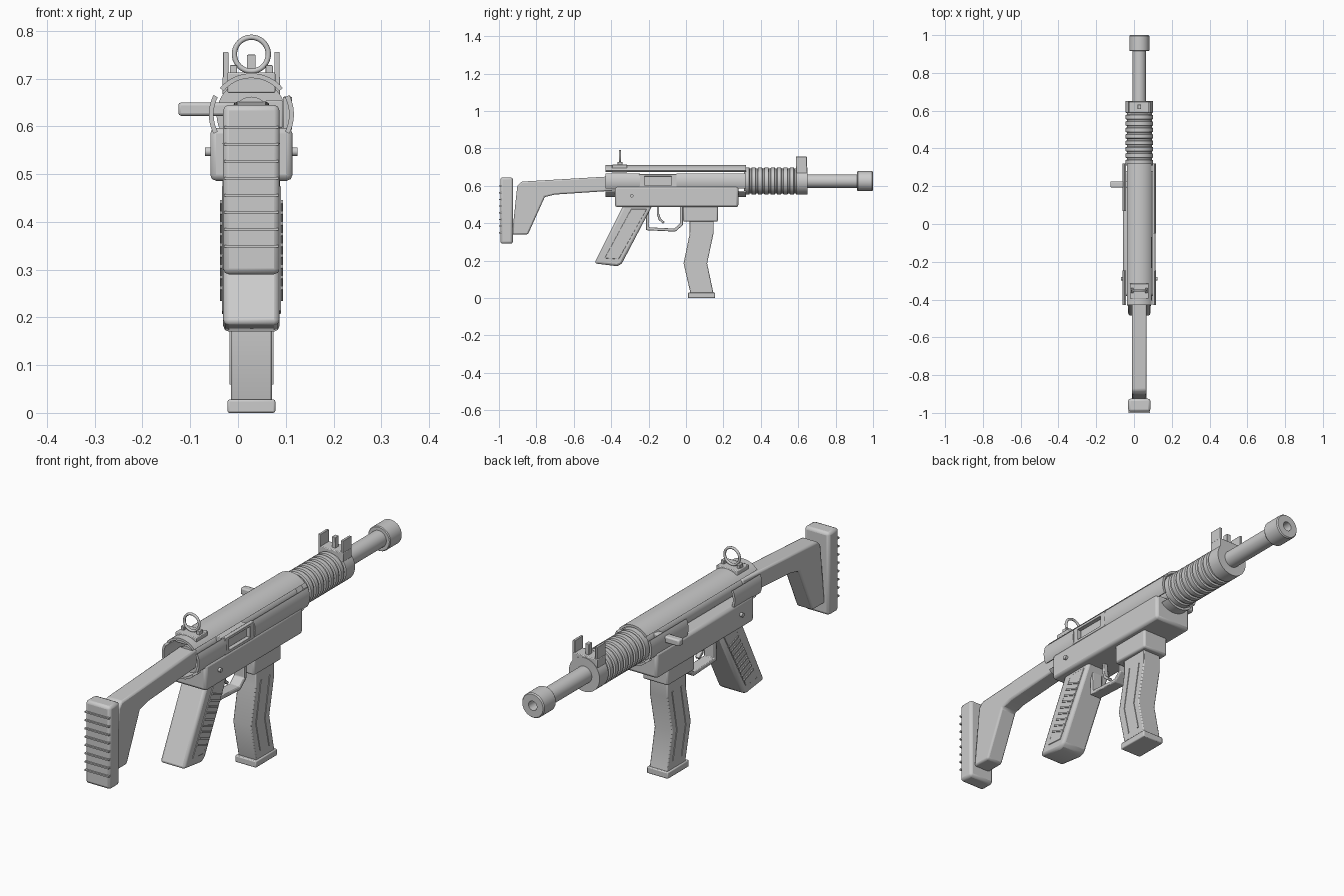
import bpy, bmesh, math
from mathutils import Vector, Matrix

if "Cube" in bpy.data.objects:
    bpy.data.objects.remove(bpy.data.objects["Cube"])

CX, AZ = 0.028, 0.625          # centre plane of the body, height of the barrel axis


def finish(name, bm, bevel=0.0, segs=2):
    bmesh.ops.recalc_face_normals(bm, faces=bm.faces)
    me = bpy.data.meshes.new(name)
    bm.to_mesh(me)
    bm.free()
    ob = bpy.data.objects.new(name, me)
    bpy.context.collection.objects.link(ob)
    if bevel:
        m = ob.modifiers.new("bevel", 'BEVEL')
        m.width, m.segments = bevel, segs
        m.limit_method = 'ANGLE'
    bpy.ops.object.select_all(action='DESELECT')
    ob.select_set(True)
    bpy.context.view_layer.objects.active = ob
    bpy.ops.object.shade_smooth_by_angle(angle=math.radians(35))
    return ob


def prism(name, pts, x0, x1, bevel=0.0):
    """Side profile of (y, z) points, extruded across x (relative to the centre plane)."""
    bm = bmesh.new()
    f = bm.faces.new([bm.verts.new((CX + x0, y, z)) for y, z in pts])
    r = bmesh.ops.extrude_face_region(bm, geom=[f])
    for v in r["geom"]:
        if isinstance(v, bmesh.types.BMVert):
            v.co.x = CX + x1
    return finish(name, bm, bevel)


def box(name, x, y, z, bevel=0.0):
    return prism(name, [(y[0], z[0]), (y[1], z[0]), (y[1], z[1]), (y[0], z[1])], x[0], x[1], bevel)


def ribbon(name, path, thick, x0, x1, bevel=0.0):
    """Strip of constant thickness that follows a side-view path."""
    p = [Vector(q) for q in path]
    left, right = [], []
    for i, q in enumerate(p):
        d1 = (q - p[i - 1]).normalized() if i else (p[1] - q).normalized()
        d2 = (p[i + 1] - q).normalized() if i < len(p) - 1 else d1
        n = Vector((-(d1 + d2).y, (d1 + d2).x)).normalized()
        n *= thick / 2 / max(0.4, n.dot(Vector((-d1.y, d1.x))))
        left.append(q + n)
        right.append(q - n)
    return prism(name, [tuple(q) for q in left + right[::-1]], x0, x1, bevel)


def lathe(name, prof, bevel=0.0, steps=40):
    """Closed (y, radius) profile spun about the barrel axis."""
    bm = bmesh.new()
    vs = [bm.verts.new((CX, y, AZ + r)) for y, r in prof]
    es = [bm.edges.new((vs[i], vs[(i + 1) % len(vs)])) for i in range(len(vs))]
    bmesh.ops.spin(bm, geom=vs + es, cent=(CX, 0, AZ), axis=(0, 1, 0),
                   angle=2 * math.pi, steps=steps, use_merge=False)
    bmesh.ops.remove_doubles(bm, verts=bm.verts, dist=1e-5)
    return finish(name, bm, bevel)


def shell(name, a0, a1, y0, y1, r, t=0.01, n=16):
    """Lengthwise piece of a tube between two angles (0 = right side)."""
    bm = bmesh.new()
    ang = [math.radians(a0 + (a1 - a0) * i / n) for i in range(n + 1)]
    ring = [(rr * math.cos(a), rr * math.sin(a)) for rr, seq in ((r, ang), (r - t, ang[::-1])) for a in seq]
    f = bm.faces.new([bm.verts.new((CX + x, y0, AZ + z)) for x, z in ring])
    r = bmesh.ops.extrude_face_region(bm, geom=[f])
    for v in r["geom"]:
        if isinstance(v, bmesh.types.BMVert):
            v.co.y = y1
    return finish(name, bm)


def sym(name, half):
    return [(name + "_left", -half[1], -half[0]), (name + "_right", half[0], half[1])]


# Shoulder stock with ribbed butt pad
box("butt_pad", (-0.059, 0.059), (-0.993, -0.925), (0.29, 0.645), 0.012)
for i in range(8):
    z = 0.349 + i * 0.0356
    box(f"pad_rib_{i}", (-0.057, 0.057), (-1.0, -0.985), (z - 0.003, z + 0.003))
prism("stock_arm", [(-0.37, 0.652), (-0.88, 0.622), (-0.902, 0.60), (-0.93, 0.34), (-0.845, 0.34),
                    (-0.755, 0.54), (-0.70, 0.553), (-0.37, 0.575)], -0.038, 0.038, 0.008)

# Receiver: slotted tube around an inner bolt, lower housing
shell("top_cover", 40, 140, -0.43, 0.32, 0.086)
shell("tube_bottom", -135, -45, -0.43, 0.32, 0.086)
shell("right_shell_front", -27, 27, -0.05, 0.32, 0.089)
shell("right_shell_rear", -27, 27, -0.43, -0.245, 0.089)
shell("left_shell_front", 153, 207, 0.07, 0.32, 0.089)
shell("left_shell_rear", 153, 207, -0.43, -0.245, 0.089)
lathe("bolt", [(-0.39, 0.001), (-0.39, 0.037), (0.34, 0.037), (0.34, 0.001)])
box("lower_receiver", (-0.086, 0.086), (-0.38, 0.28), (0.486, 0.597), 0.012)

# Ejection port frame and cover
for nm, y, z in (("rear", (-0.25, -0.222), (0.597, 0.66)), ("front", (-0.078, -0.05), (0.597, 0.66)),
                 ("top", (-0.25, -0.05), (0.65, 0.662)), ("bottom", (-0.25, -0.05), (0.592, 0.604))):
    box("port_frame_" + nm, (0.066, 0.085), y, z, 0.002)
box("port_bolt_face", (0.03, 0.066), (-0.235, -0.065), (0.597, 0.655), 0.003)

# Charging handle
box("charging_handle", (-0.153, -0.03), (0.193, 0.226), (0.622, 0.65), 0.006)

# Cross pin
bm = bmesh.new()
bmesh.ops.create_cone(bm, cap_ends=True, segments=20, radius1=0.009, radius2=0.009, depth=0.194,
                      matrix=Matrix.Translation((CX, -0.29, 0.547)) @ Matrix.Rotation(math.pi / 2, 4, 'Y'))
finish("cross_pin", bm)

# Ribbed handguard
prof = [(0.31, 0.034), (0.31, 0.073)]
for i in range(8):
    y = 0.338 + i * 0.034
    prof += [(y, 0.073), (y + 0.003, 0.066), (y + 0.011, 0.066), (y + 0.014, 0.073)]
prof += [(0.65, 0.073), (0.65, 0.034)]
lathe("handguard", prof)

# Barrel and muzzle with open bore
lathe("barrel", [(0.33, 0.018), (0.33, 0.036), (0.93, 0.036), (0.93, 0.018)])
lathe("muzzle", [(0.915, 0.02), (0.915, 0.05), (0.919, 0.053), (0.995, 0.053), (1.0, 0.049), (1.0, 0.02)])

# Front sight
box("front_sight_base", (-0.06, 0.06), (0.588, 0.648), (0.665, 0.705), 0.003)
for nm, a, b in sym("front_sight_ear", (0.048, 0.059)):
    box(nm, (a, b), (0.588, 0.646), (0.67, 0.756), 0.002)
box("front_sight_post", (-0.009, 0.009), (0.608, 0.632), (0.69, 0.75), 0.002)

# Rear ring sight
bpy.ops.mesh.primitive_torus_add(major_segments=40, minor_segments=12, major_radius=0.0355, minor_radius=0.0055,
                                 location=(CX, -0.353, 0.751), rotation=(math.pi / 2, 0, 0))
bpy.context.object.name = "rear_sight_ring"
bpy.ops.object.shade_smooth_by_angle(angle=math.radians(35))
box("rear_sight_base", (-0.05, 0.05), (-0.395, -0.315), (0.67, 0.713), 0.003)
for nm, a, b in sym("rear_sight_ear", (0.03, 0.045)):
    box(nm, (a, b), (-0.365, -0.34), (0.70, 0.728), 0.002)

# Pistol grip with raised, ribbed side panels
prism("grip", [(-0.335, 0.495), (-0.49, 0.185), (-0.37, 0.17), (-0.345, 0.18), (-0.18, 0.495)],
      -0.059, 0.059, 0.012)
prism("grip_panel", [(-0.293, 0.475), (-0.435, 0.213), (-0.36, 0.207), (-0.21, 0.475)], -0.062, 0.062, 0.002)
for i in range(9):
    t = i / 8
    y, z = -0.373 + 0.10 * t, 0.25 + 0.18 * t
    ribbon(f"grip_rib_{i}", [(y - 0.032, z + 0.012), (y + 0.032, z - 0.012)], 0.007, -0.066, 0.066)

# Trigger and guard
ribbon("trigger_guard", [(-0.205, 0.49), (-0.205, 0.37), (-0.06, 0.363), (-0.025, 0.393), (-0.025, 0.49)],
       0.016, -0.025, 0.025, 0.003)
ribbon("trigger", [(-0.15, 0.495), (-0.15, 0.45), (-0.14, 0.42), (-0.118, 0.402)], 0.012, -0.01, 0.01, 0.002)

# Bent magazine with side ridges, in its well
box("magazine_well", (-0.06, 0.06), (-0.015, 0.17), (0.408, 0.495), 0.008)
prism("magazine", [(0.02, 0.42), (0.02, 0.345), (-0.013, 0.185), (0.025, 0.02), (0.148, 0.02),
                   (0.113, 0.185), (0.147, 0.345), (0.147, 0.42)], -0.043, 0.043, 0.004)
for k, dy in enumerate((0.0, 0.06)):
    ribbon(f"magazine_ridge_{k}", [(0.055 + dy, 0.36), (0.045 + dy, 0.305), (0.022 + dy, 0.185), (0.05 + dy, 0.06)],
           0.007, -0.046, 0.046)
box("magazine_base", (-0.05, 0.05), (0.01, 0.155), (0.0, 0.028), 0.004)
